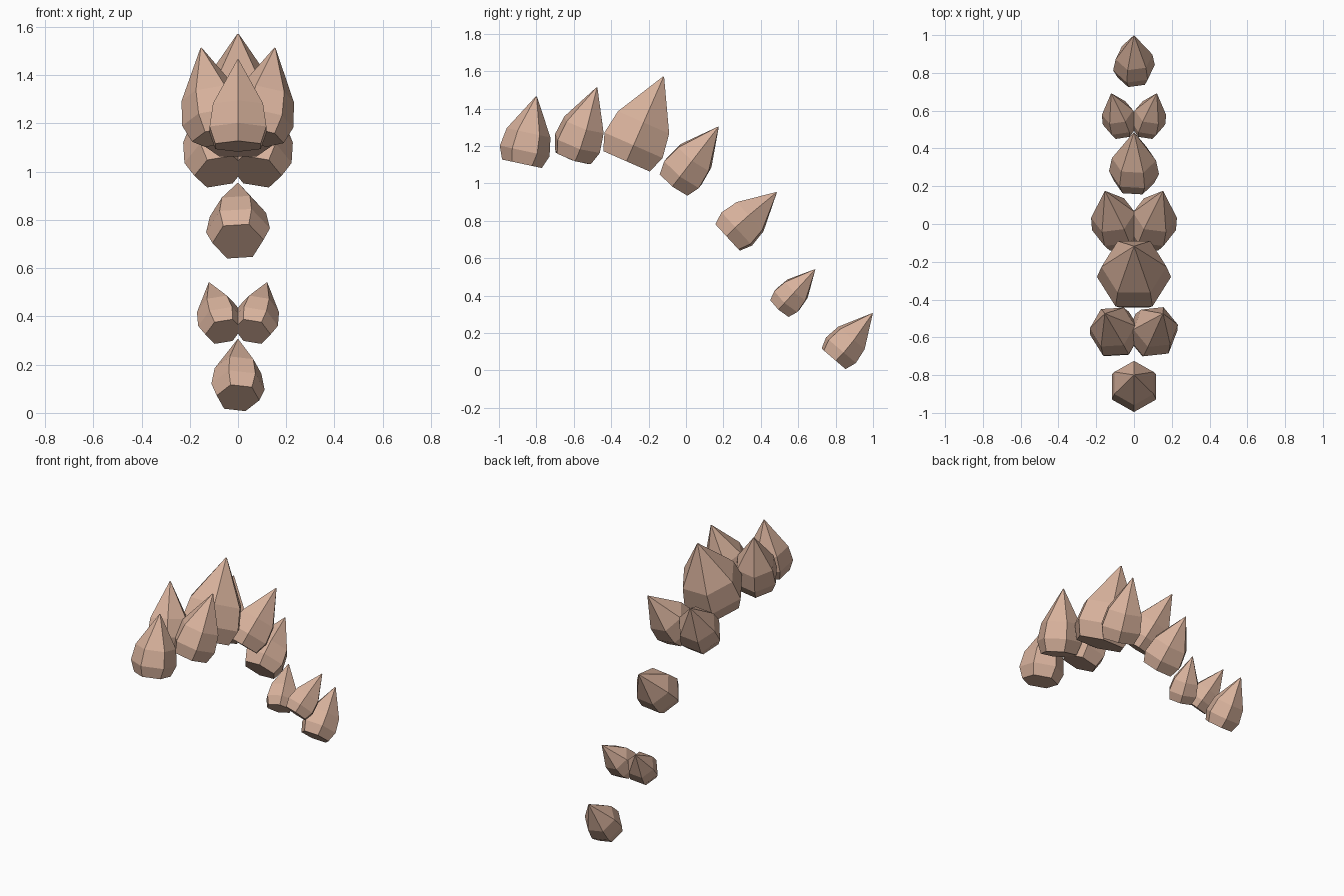
import bpy, bmesh, math
from mathutils import Vector

cube = bpy.data.objects.get("Cube")
if cube:
    bpy.data.objects.remove(cube, do_unlink=True)

# Single tan material
tan = bpy.data.materials.new("tan_horn")
tan.use_nodes = True
color = (0.68, 0.44, 0.33, 1.0)
tan.diffuse_color = color
tan.node_tree.nodes["Principled BSDF"].inputs["Base Color"].default_value = color
tan.node_tree.nodes["Principled BSDF"].inputs["Roughness"].default_value = 0.8

# Bulb profile: (fraction of length, fraction of radius)
PROFILE = [(0, 0.8), (0.19, 1.0), (0.46, 0.88), (1.0, 0.02)]
SIDES = 6


def spike(name, base, tip, radius, turn=0):
    """Six-sided spike from base centre to tip, turned about its own axis."""
    base, tip = Vector(base), Vector(tip)
    axis = (tip - base).normalized()
    v = axis.cross(Vector((1, 0, 0))).normalized()
    u = v.cross(axis)
    bm = bmesh.new()
    rings = []
    for t, r in PROFILE:
        ring = []
        for i in range(SIDES):
            a = math.radians(turn) + math.tau * i / SIDES
            offset = (u * math.cos(a) + v * math.sin(a)) * radius * r
            ring.append(bm.verts.new(base.lerp(tip, t) + offset))
        rings.append(ring)
    for low, high in zip(rings, rings[1:]):
        for i in range(SIDES):
            j = (i + 1) % SIDES
            bm.faces.new((low[i], low[j], high[j], high[i]))
    bm.faces.new(rings[0][::-1])
    bm.faces.new(rings[-1])
    bmesh.ops.recalc_face_normals(bm, faces=bm.faces)
    mesh = bpy.data.meshes.new(name)
    bm.to_mesh(mesh)
    bm.free()
    mesh.materials.append(tan)
    obj = bpy.data.objects.new(name, mesh)
    bpy.context.collection.objects.link(obj)


# Single spikes along the centre line, front to back
spike("front_spike", (0, -0.877, 1.105), (0, -0.80, 1.465), 0.136, 30)
spike("crest_spike", (0, -0.318, 1.118), (0, -0.12, 1.57), 0.196)
spike("lower_back_spike", (0, 0.222, 0.711), (0, 0.484, 0.952), 0.133, -5)
spike("tail_spike", (0, 0.789, 0.062), (0, 0.997, 0.305), 0.112, 10)

# Paired spikes leaning outwards: base, tip, radius, turn of left and right
PAIRS = [
    ("neck_spike", (0.082, -0.605, 1.143), (0.153, -0.476, 1.513), 0.138, (10, 0)),
    ("upper_back_spike", (0.075, -0.06, 1.0), (0.153, 0.173, 1.302), 0.135, (0, 0)),
    ("rump_spike", (0.06, 0.505, 0.337), (0.12, 0.69, 0.54), 0.096, (0, 0)),
]
for name, base, tip, radius, turns in PAIRS:
    for side, sign, turn in (("left", 1, turns[0]), ("right", -1, turns[1])):
        spike(f"{side}_{name}", (sign * base[0], *base[1:]),
              (sign * tip[0], *tip[1:]), radius, turn)
